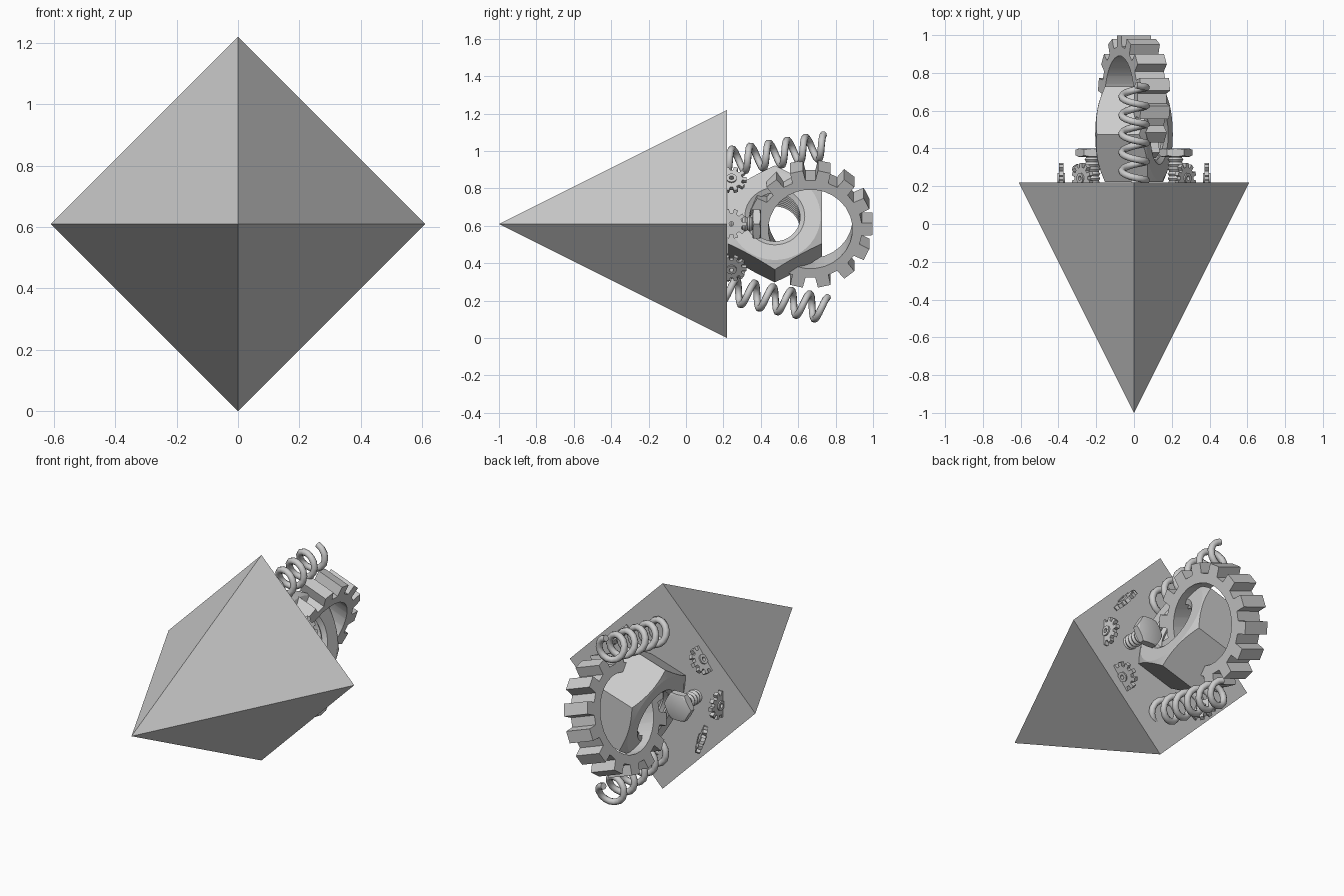
import bpy, bmesh
from math import sin, cos, pi, radians, tau
from mathutils import Vector, Matrix

if "Cube" in bpy.data.objects:
    bpy.data.objects.remove(bpy.data.objects["Cube"])

CZ = 0.61          # height of the central axis
BASE = 0.22        # y of the pyramid's base


def frame(origin, axis, xdir):
    a = Vector(axis).normalized()
    x = Vector(xdir)
    x = (x - a * x.dot(a)).normalized()
    y = a.cross(x)
    m = Matrix((x, y, a)).transposed().to_4x4()
    m.translation = Vector(origin)
    return m


def loft(name, rings, angles, mat, closed=True, smooth=35):
    """Rings are functions angle index -> (radius, height)."""
    bm = bmesh.new()
    grid = []
    for ring in rings:
        row = []
        for i, a in enumerate(angles):
            r, z = ring(i)
            row.append(bm.verts.new(mat @ Vector((r * cos(a), r * sin(a), z))))
        grid.append(row)
    n, k = len(angles), len(rings)
    for j in range(k if closed else k - 1):
        p, q = grid[j], grid[(j + 1) % k]
        for i in range(n):
            bm.faces.new((p[i], p[(i + 1) % n], q[(i + 1) % n], q[i]))
    if not closed:
        bm.faces.new(grid[0])
        bm.faces.new(grid[-1])
    bmesh.ops.recalc_face_normals(bm, faces=bm.faces)
    me = bpy.data.meshes.new(name)
    bm.to_mesh(me)
    bm.free()
    ob = bpy.data.objects.new(name, me)
    bpy.context.collection.objects.link(ob)
    bpy.ops.object.select_all(action='DESELECT')
    ob.select_set(True)
    bpy.context.view_layer.objects.active = ob
    bpy.ops.object.shade_smooth_by_angle(angle=radians(smooth))
    return ob


def circ(r, z):
    return lambda i: (r, z)


def even(n):
    return [tau * i / n for i in range(n)]


def hex_radius(a, apothem, phase):
    return apothem / cos((a + phase + pi / 6) % (pi / 3) - pi / 6)


def hex_ring(angles, apothem, h, sign, phase=0.0, slope=0.5):
    def f(i):
        r = hex_radius(angles[i], apothem, phase)
        return r, sign * (h - (r - apothem * 0.97) * slope)
    return f


def gear(name, teeth, tip, root, bore, h, mat):
    angles, radii = [], []
    for t in range(teeth):
        for off, r in ((-.29, root), (-.23, tip), (.23, tip), (.29, root)):
            angles.append(tau * (t + off) / teeth)
            radii.append(r)
    return loft(name, [circ(bore, -h), lambda i: (radii[i], -h),
                       lambda i: (radii[i], h), circ(bore, h)], angles, mat, smooth=28)


# pyramid body
bm = bmesh.new()
corners = [bm.verts.new(c) for c in ((.61, BASE, CZ), (0, BASE, 1.22), (-.61, BASE, CZ), (0, BASE, 0))]
apex = bm.verts.new((0, -1, CZ))
bm.faces.new(corners)
for i in range(4):
    bm.faces.new((corners[i], corners[(i + 1) % 4], apex))
bmesh.ops.recalc_face_normals(bm, faces=bm.faces)
me = bpy.data.meshes.new("pyramid")
bm.to_mesh(me)
bm.free()
bpy.context.collection.objects.link(bpy.data.objects.new("pyramid", me))

# large gear ring, leaning to the left
t = radians(20)
gear("large_gear", 14, .335, .277, .225, .082,
     frame((0, .665, CZ), (-cos(t), 0, sin(t)), (0, 1, 0)))

# large hex nut with threaded bore, leaning the other way
t = radians(17)
A, H = .252, .14
ang = even(48)
rings = [circ(A * .97, -H), hex_ring(ang, A, H, -1), hex_ring(ang, A, H, 1), circ(A * .97, H),
         circ(.16, H)]
steps = 16
for s in range(1, steps):
    rings.append(circ(.135 if s % 2 else .152, H - 2 * H * s / steps))
rings.append(circ(.16, -H))
loft("large_nut", rings, ang, frame((0, .475, CZ), (cos(t), 0, sin(t)), (0, 1, 0)), smooth=25)

# threaded bolts either side
for side, label in ((1, "right"), (-1, "left")):
    m = frame((side * .22, .378, CZ), (0, 1, 0), (1, 0, 0))
    ang = even(24)
    rings = []
    for s in range(15):
        rings.append(circ(.042 if s % 2 else .033, -.2 + s * .0125))
    rings += [circ(.033, -.022), circ(.074, -.022),
              hex_ring(ang, .077, .022, -1, pi / 6), hex_ring(ang, .077, .022, 1, pi / 6),
              circ(.074, .022)]
    loft(label + "_bolt", rings, ang, m, closed=False, smooth=25)

# small gears around the base, axles pointing outwards
spots = ((.385, 0, (1, 0, 0)), (-.385, 0, (1, 0, 0)),
         (.272, .235, (.8, 0, .6)), (-.272, .235, (-.8, 0, .6)),
         (.272, -.235, (.8, 0, -.6)), (-.272, -.235, (.77, .5, .3)))
for k, (x, dz, axis) in enumerate(spots):
    m = frame((x, .243, CZ + dz), axis, (0, 1, 0))
    gear(f"small_gear_{k + 1}", 10, .08, .058, .012, .012, m)
    loft(f"small_gear_hub_{k + 1}", [circ(.012, -.02), circ(.028, -.02), circ(.028, .02), circ(.012, .02)],
         even(20), m)

# coil springs above and below, splayed outwards
for side, label, d0, d1 in ((1, "upper", .33, .415), (-1, "lower", .35, .455)):
    turns, per = 5.5, 14
    n = int(turns * per)
    cu = bpy.data.curves.new(label + "_spring", 'CURVE')
    cu.dimensions = '3D'
    cu.bevel_depth = .019
    cu.bevel_resolution = 2
    cu.use_fill_caps = True
    sp = cu.splines.new('POLY')
    sp.points.add(n)
    start = Vector((0, .205, CZ + side * d0))
    axis = Vector((0, .54, side * (d1 - d0)))
    up = Vector((1, 0, 0)).cross(axis).normalized()
    for i in range(n + 1):
        f = i / n
        phi = tau * turns * (f - 1) + radians(80)
        p = start + axis * f + Vector((.065 * cos(phi), 0, 0)) + up * .065 * sin(phi)
        sp.points[i].co = (*p, 1)
    sp.use_smooth = True
    bpy.context.collection.objects.link(bpy.data.objects.new(label + "_spring", cu))
